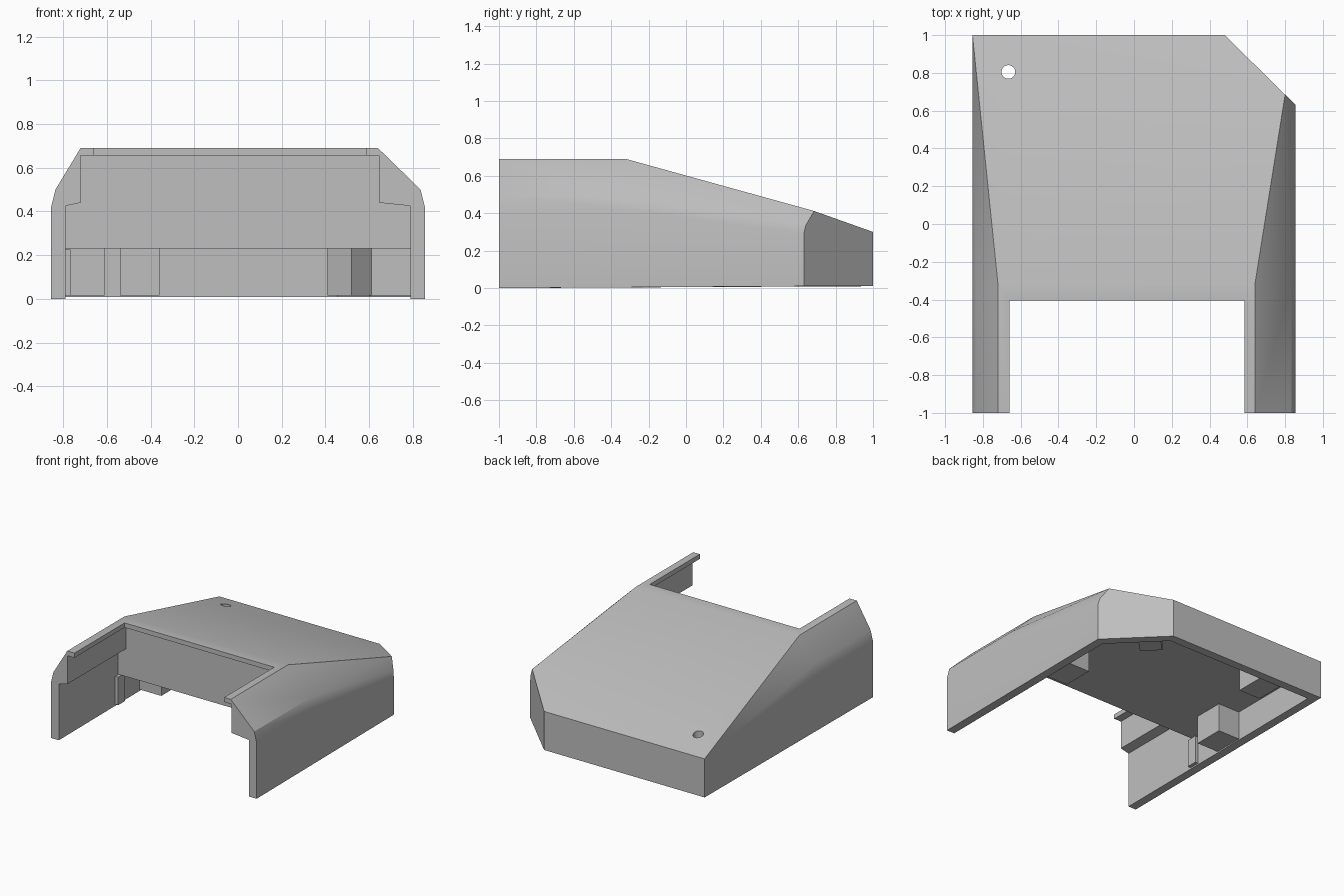
import bpy
import bmesh
import math

cube = bpy.data.objects.get("Cube")
if cube:
    bpy.data.objects.remove(cube, do_unlink=True)

grey = bpy.data.materials.new("plain grey")
grey.use_nodes = True
COLOUR = (0.52, 0.52, 0.52, 1)
grey.diffuse_color = COLOUR
grey.node_tree.nodes["Principled BSDF"].inputs["Base Color"].default_value = COLOUR


def add_object(name, bm):
    bmesh.ops.recalc_face_normals(bm, faces=bm.faces)
    mesh = bpy.data.meshes.new(name)
    bm.to_mesh(mesh)
    bm.free()
    mesh.materials.append(grey)
    obj = bpy.data.objects.new(name, mesh)
    bpy.context.collection.objects.link(obj)
    return obj


def prism(name, points, low, high, axis="z"):
    """Extrude a 2D outline along z (xy outline) or y (xz outline)."""
    def place(p, h):
        return (p[0], p[1], h) if axis == "z" else (p[0], h, p[1])
    bm = bmesh.new()
    face = bm.faces.new([bm.verts.new(place(p, low)) for p in points])
    top = bmesh.ops.extrude_face_region(bm, geom=[face])
    move = (0, 0, high - low) if axis == "z" else (0, high - low, 0)
    verts = [g for g in top["geom"] if isinstance(g, bmesh.types.BMVert)]
    bmesh.ops.translate(bm, verts=verts, vec=move)
    return add_object(name, bm)


def rect(x0, x1, y0, y1):
    return [(x0, y0), (x1, y0), (x1, y1), (x0, y1)]


def select_only(obj):
    bpy.ops.object.select_all(action="DESELECT")
    obj.select_set(True)
    bpy.context.view_layer.objects.active = obj


def carve(body, cutter):
    cutter.hide_render = True
    mod = body.modifiers.new("carve", "BOOLEAN")
    mod.operation = "DIFFERENCE"
    mod.solver = "EXACT"
    mod.object = cutter
    select_only(body)
    bpy.ops.object.modifier_apply(modifier=mod.name)
    bpy.data.objects.remove(cutter, do_unlink=True)


# Outer cover: straight front section tapering to the low back
SIDE, BACK, WALL = 0.855, 1.0, 0.065
INNER = SIDE - WALL
section = [(-SIDE, 0.42), (-0.835, 0.5), (-0.72, 0.69),
           (0.64, 0.69), (0.835, 0.5), (SIDE, 0.42)]
points = [(x, y, z) for y in (-1, -0.32) for x, z in section]
points += [(-SIDE, -1, 0), (SIDE, -1, 0)]
points += [(x, y, 0.01) for x, y in
           [(-SIDE, BACK), (0.48, BACK), (SIDE, 0.63)]]
points += [(-SIDE, BACK, 0.3), (0.48, BACK, 0.3),
           (0.8, 0.685, 0.412), (0.845, 0.64, 0.335), (SIDE, 0.63, 0.29)]
bm = bmesh.new()
for p in points:
    bm.verts.new(p)
hull = bmesh.ops.convex_hull(bm, input=bm.verts)
spare = {g for g in hull["geom_interior"] + hull["geom_unused"]
         if isinstance(g, bmesh.types.BMVert)}
bmesh.ops.delete(bm, geom=list(spare), context="VERTS")
bmesh.ops.dissolve_limit(bm, angle_limit=math.radians(0.3),
                         verts=bm.verts, edges=bm.edges)
cover = add_object("cover_shell", bm)

# Front channel under the lips
channel = [(-INNER, -0.2), (-INNER, 0.425), (-0.72, 0.44), (-0.72, 0.655),
           (0.645, 0.655), (0.645, 0.44), (INNER, 0.425), (INNER, -0.2)]
carve(cover, prism("channel_cutter", channel, -1.2, -0.3, "y"))

# Front slot in the roof
carve(cover, prism("slot_cutter", rect(-0.66, 0.585, -1.2, -0.405), 0.5, 1))

# Shallow pocket under the rear
pocket = [(-INNER, -0.31), (INNER, -0.31), (INNER, 0.6),
          (0.455, BACK - WALL), (-INNER, BACK - WALL)]
carve(cover, prism("pocket_cutter", pocket, -0.2, 0.23))

# Round hole in the roof
ring = [(-0.665 + 0.036 * math.cos(a), 0.805 + 0.036 * math.sin(a))
        for a in (math.tau * i / 32 for i in range(32))]
carve(cover, prism("hole_cutter", ring, 0.1, 1))

select_only(cover)
bpy.ops.object.shade_smooth_by_angle(angle=math.radians(25))

# Support blocks hanging in the pocket
blocks = {
    "right_side_block": rect(-INNER - 0.01, -0.61, -0.04, 0.19),
    "left_side_block": rect(0.61, INNER + 0.01, 0.0, 0.24),
    "back_block": rect(-0.54, -0.36, 0.71, BACK - WALL + 0.01),
    "right_wall_rib": rect(-INNER - 0.01, -0.765, -0.33, -0.25),
    "corner_block": [(0.52, 0.685), (0.62, 0.785), (0.51, 0.895), (0.41, 0.795)],
}
for name, outline in blocks.items():
    top = 0.225 if name == "right_wall_rib" else 0.24
    prism(name, outline, 0.015, top)
